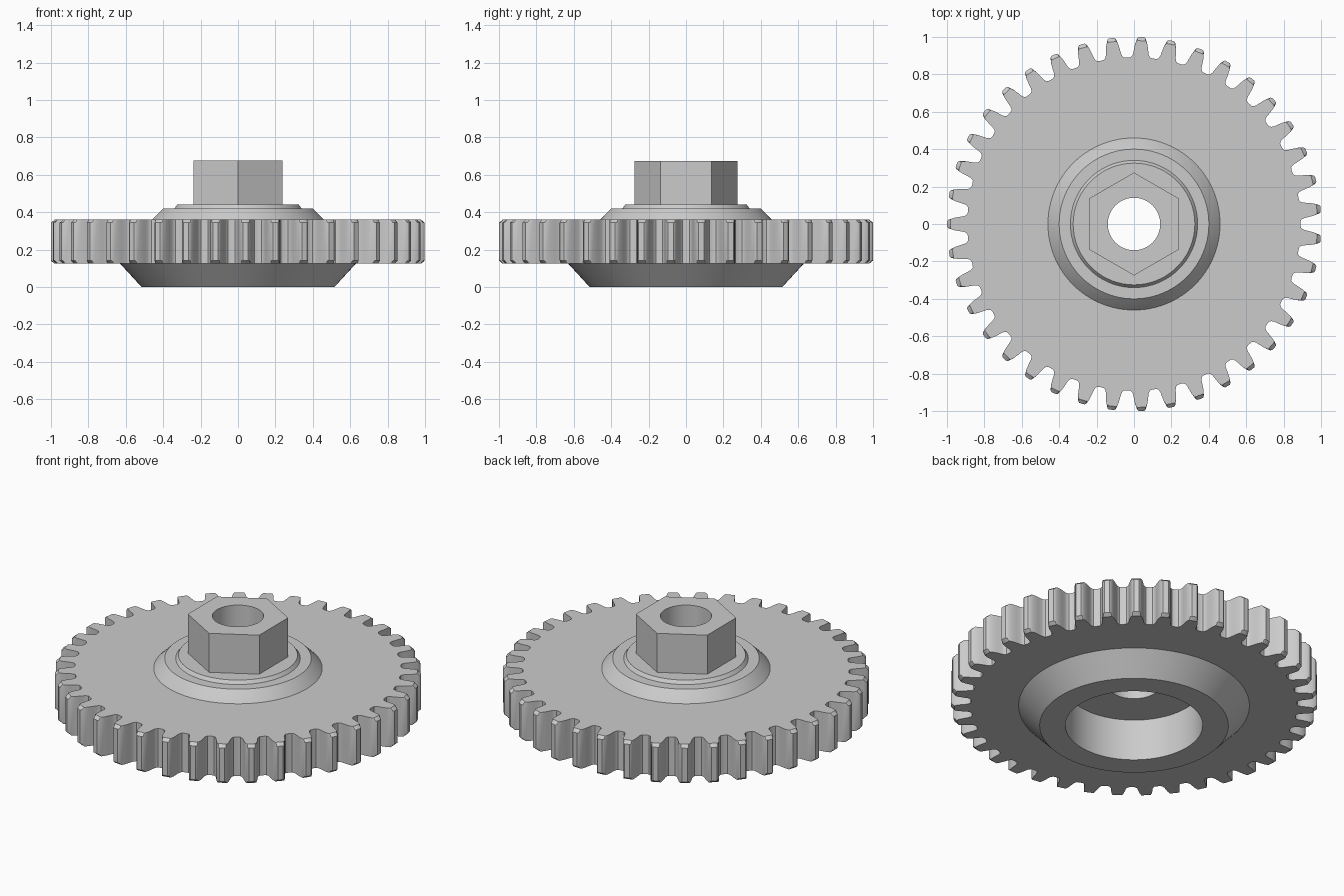
import bpy, bmesh
from math import sin, cos, pi, tau

cube = bpy.data.objects.get("Cube")
if cube:
    bpy.data.objects.remove(cube, do_unlink=True)

steel = bpy.data.materials.new("plain_grey")
steel.use_nodes = True
GREY = (0.6, 0.6, 0.6, 1)
steel.diffuse_color = GREY
steel.node_tree.nodes["Principled BSDF"].inputs["Base Color"].default_value = GREY


def loft(name, rings):
    """Solid ring: each ring is a closed loop, and the last joins the first."""
    bm = bmesh.new()
    loops = [[bm.verts.new(p) for p in ring] for ring in rings]
    n = len(loops[0])
    for a, b in zip(loops, loops[1:] + loops[:1]):
        for i in range(n):
            j = (i + 1) % n
            bm.faces.new((a[i], a[j], b[j], b[i]))
    bmesh.ops.recalc_face_normals(bm, faces=bm.faces)
    mesh = bpy.data.meshes.new(name)
    bm.to_mesh(mesh)
    bm.free()
    mesh.materials.append(steel)
    obj = bpy.data.objects.new(name, mesh)
    bpy.context.collection.objects.link(obj)
    bpy.ops.object.select_all(action='DESELECT')
    obj.select_set(True)
    bpy.context.view_layer.objects.active = obj
    bpy.ops.object.shade_smooth_by_angle(angle=pi / 6)
    return obj


def ring(polar, z):
    return [(r * cos(a), r * sin(a), z) for r, a in polar]


SEGMENTS = 96
angles = [tau * i / SEGMENTS for i in range(SEGMENTS)]


def circle(r, z):
    return ring([(r, a) for a in angles], z)


# Toothed wheel: half a tooth as (radius, fraction of pitch), mirrored and repeated
TEETH = 39
PITCH = tau / TEETH
half = [(1.0, 0.09), (0.994, 0.135), (0.983, 0.165), (0.96, 0.215), (0.935, 0.25),
        (0.912, 0.28), (0.9, 0.315), (0.892, 0.37), (0.89, 0.45)]
tooth = [(r, -f) for r, f in reversed(half)] + half
outline = [(r, pi + (t + f) * PITCH) for t in range(TEETH) for r, f in tooth]
chamfered = [(min(r, 0.98), a) for r, a in outline]
inner = [(0.45, a) for r, a in outline]
LOW, HIGH, BEVEL = 0.125, 0.36, 0.016
loft("toothed_wheel", [
    ring(inner, LOW), ring(chamfered, LOW), ring(outline, LOW + BEVEL),
    ring(outline, HIGH - BEVEL), ring(chamfered, HIGH), ring(inner, HIGH)])

# Turned hub: lower cone with wide recess, upper collar with narrow bore
hub_profile = [(0.375, 0), (0.515, 0), (0.63, LOW), (0.46, HIGH), (0.4, 0.42),
               (0.34, 0.42), (0.325, 0.44), (0.14, 0.44), (0.14, 0.25), (0.375, 0.25)]
loft("hub", [circle(r, z) for r, z in hub_profile])

# Hexagonal drive with corners towards the front and back
hexagon = [(0.238 / cos((a + pi / 6) % (pi / 3) - pi / 6), a) for a in angles]
loft("hex_drive", [ring(hexagon, 0.44), ring(hexagon, 0.675),
                   circle(0.14, 0.675), circle(0.14, 0.44)])
